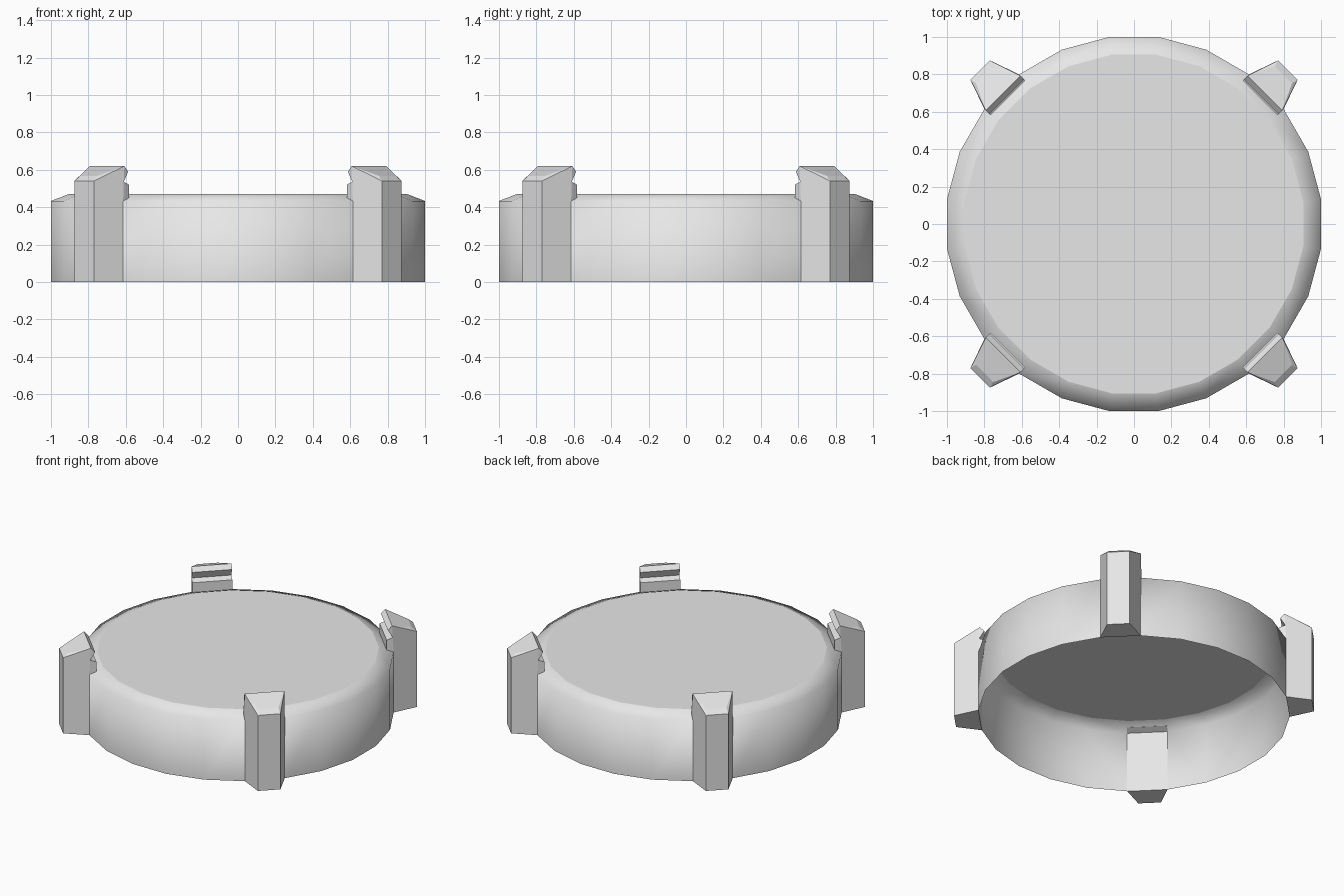
import bpy, bmesh, math
from mathutils import Matrix, Vector

if "Cube" in bpy.data.objects:
    bpy.data.objects.remove(bpy.data.objects["Cube"])

grey = bpy.data.materials.new("light_grey")
grey.diffuse_color = (0.8, 0.8, 0.8, 1)
grey.use_nodes = True
grey.node_tree.nodes["Principled BSDF"].inputs["Base Color"].default_value = grey.diffuse_color

SIDES = 24
STEP = math.tau / SIDES


def finish(name, bm):
    mesh = bpy.data.meshes.new(name)
    bm.to_mesh(mesh)
    bm.free()
    mesh.materials.append(grey)
    obj = bpy.data.objects.new(name, mesh)
    bpy.context.collection.objects.link(obj)
    return obj


# Lid shell: open underneath, straight wall, chamfered rim and flat cap
bm = bmesh.new()
rings = []
for apothem, z in [(1.0, 0.0), (1.0, 0.433), (0.905, 0.47)]:
    r = apothem / math.cos(STEP / 2)
    rings.append([bm.verts.new((r * math.cos((i + 0.5) * STEP),
                                r * math.sin((i + 0.5) * STEP), z))
                  for i in range(SIDES)])
for low, high in zip(rings, rings[1:]):
    for i in range(SIDES):
        j = (i + 1) % SIDES
        f = bm.faces.new((low[i], low[j], high[j], high[i]))
        # wall facets behind the clips stay flat
        f.smooth = not (low is rings[0] and i % 6 == 2)
bm.faces.new(rings[2])
finish("lid_shell", bm)

# Clip side profile: radius, height, half width
PROFILE = [
    (1.0, 0.0, 0.131), (1.163, 0.0, 0.074), (1.163, 0.54, 0.074),
    (1.13, 0.567, 0.065), (0.99, 0.62, 0.131), (0.962, 0.59, 0.131),
    (0.995, 0.535, 0.131), (0.954, 0.52, 0.131), (0.954, 0.45, 0.131),
    (1.0, 0.433, 0.131),
]
SIDE_FACES = [(0, 1, 2, 4, 6, 9), (2, 3, 4), (4, 5, 6), (6, 7, 8, 9)]


def make_clip(name, angle):
    bm = bmesh.new()
    left = [bm.verts.new((r, w, z)) for r, z, w in PROFILE]
    right = [bm.verts.new((r, -w, z)) for r, z, w in PROFILE]
    # strip around the profile; the wall facet closes the back
    for i in range(len(PROFILE) - 1):
        bm.faces.new((left[i], left[i + 1], right[i + 1], right[i]))
    for ids in SIDE_FACES:
        bm.faces.new([left[i] for i in reversed(ids)])
        bm.faces.new([right[i] for i in ids])
    bmesh.ops.recalc_face_normals(bm, faces=bm.faces[:])
    # make sure the outer face points away from the lid
    outer = max(bm.faces, key=lambda f: f.calc_center_median().x)
    if outer.normal.x < 0:
        bmesh.ops.reverse_faces(bm, faces=bm.faces[:])
    bm.transform(Matrix.Rotation(angle, 4, 'Z'))
    finish(name, bm)


# Four clips on the diagonals
for k, name in enumerate(["back_right", "back_left", "front_left", "front_right"]):
    make_clip(name + "_clip", math.radians(45 + 90 * k))
